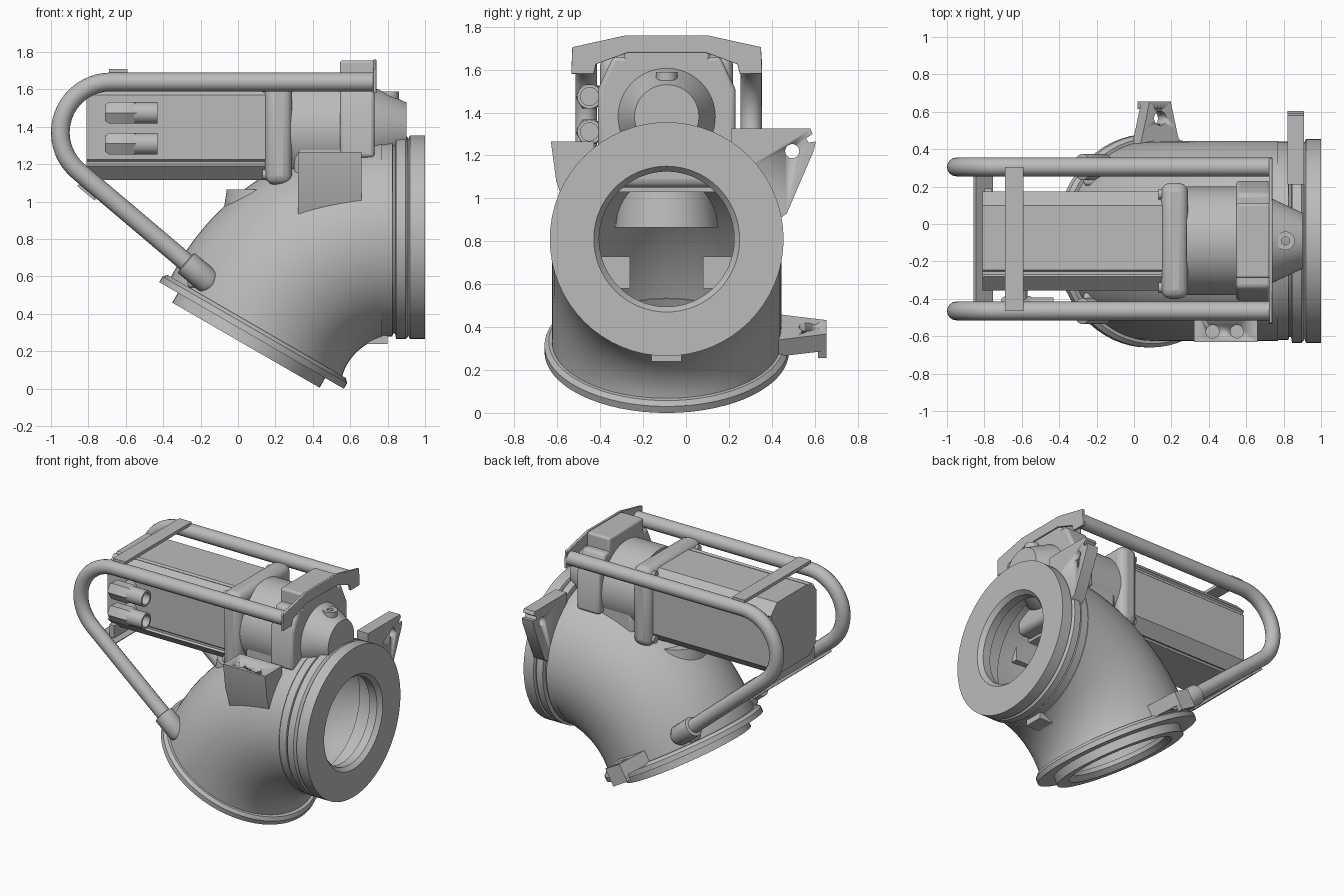
import bpy, bmesh, math
from mathutils import Matrix, Vector

cube = bpy.data.objects.get("Cube")
if cube:
    bpy.data.objects.remove(cube, do_unlink=True)

grey = bpy.data.materials.new("cast grey")
grey.use_nodes = True
grey.diffuse_color = (0.5, 0.5, 0.5, 1)
grey.node_tree.nodes["Principled BSDF"].inputs["Base Color"].default_value = (0.5, 0.5, 0.5, 1)

MID = -0.09      # y of the symmetry plane
DRIVE_Z = 1.38   # height of the drive axis
PORT_Z = 0.81    # height of the side port axis


def finish(name, bm, bevel=0):
    bmesh.ops.remove_doubles(bm, verts=bm.verts, dist=1e-5)
    bmesh.ops.recalc_face_normals(bm, faces=bm.faces)
    me = bpy.data.meshes.new(name)
    bm.to_mesh(me)
    bm.free()
    ob = bpy.data.objects.new(name, me)
    bpy.context.collection.objects.link(ob)
    me.materials.append(grey)
    if bevel:
        mod = ob.modifiers.new("Bevel", 'BEVEL')
        mod.width, mod.segments, mod.limit_method = bevel, 3, 'ANGLE'
    bpy.ops.object.select_all(action='DESELECT')
    ob.select_set(True)
    bpy.context.view_layer.objects.active = ob
    bpy.ops.object.shade_smooth_by_angle(angle=math.radians(35))
    return ob


def frame(origin, axis, up=(0, 1, 0)):
    """Matrix whose local z is the axis and local y is the up direction."""
    z = Vector(axis).normalized()
    x = Vector(up).cross(z).normalized()
    m = Matrix((x, z.cross(x), z)).transposed().to_4x4()
    m.translation = origin
    return m


def skin(bm, rows, closed):
    """Bridge rows of points, each row a closed ring."""
    vs = [[bm.verts.new(p) for p in row] for row in rows]
    n = len(vs[0])
    pairs = list(zip(vs, vs[1:])) + ([(vs[-1], vs[0])] if closed else [])
    for a, b in pairs:
        for i in range(n):
            bm.faces.new((a[i], a[(i + 1) % n], b[(i + 1) % n], b[i]))
    return vs


def ring(mat, r, h, n):
    return [mat @ Vector((r * math.cos(t), r * math.sin(t), h))
            for t in (2 * math.pi * i / n for i in range(n))]


def lathe(name, profile, mat, n=64, hollow=False, bevel=0):
    """Revolve (height, radius) points; hollow profiles form a closed loop."""
    bm = bmesh.new()
    vs = skin(bm, [ring(mat, r, h, n) for h, r in profile], hollow)
    if not hollow:
        bm.faces.new(vs[0])
        bm.faces.new(vs[-1])
    return finish(name, bm, bevel)


def prism(name, pts, mat, depth, bevel=0):
    """Extrude a local xy outline along local z."""
    bm = bmesh.new()
    vs = skin(bm, [[mat @ Vector((x, y, h)) for x, y in pts] for h in (0, depth)], False)
    bm.faces.new(vs[0])
    bm.faces.new(vs[1])
    return finish(name, bm, bevel)


def box(name, lo, hi, bevel=0):
    pts = [(lo[0], lo[1]), (hi[0], lo[1]), (hi[0], hi[1]), (lo[0], hi[1])]
    return prism(name, pts, Matrix.Translation((0, 0, lo[2])), hi[2] - lo[2], bevel)


def drill(ob, origin, axis, r, depth):
    """Cut a round hole, then drop the cutter."""
    cutter = lathe("hole_cutter", [(0, r), (depth, r)], frame(origin, axis), 24)
    mod = ob.modifiers.new("Hole", 'BOOLEAN')
    mod.operation, mod.solver, mod.object = 'DIFFERENCE', 'EXACT', cutter
    bpy.context.view_layer.objects.active = ob
    bpy.ops.object.modifier_apply(modifier=mod.name)
    bpy.data.objects.remove(cutter, do_unlink=True)


def along_x(x, z=PORT_Z, y=MID):
    """Frame facing +x, where local x is y and local y is z."""
    return frame((x, y, z), (1, 0, 0), (0, 0, 1))


# Hollow elbow body, swept about the meeting line of both flange planes
def elbow_rings(r, steps=32):
    rows = []
    for i in range(steps + 1):
        f = i / steps
        a = math.radians(60 * (1 - f))
        bend = 0.79 + 0.125 * f
        out = Vector((-math.sin(a), 0, math.cos(a)))
        rows.append([Vector((0.77, MID, -0.105)) + out * (bend + r * math.cos(t))
                     + Vector((0, r * math.sin(t), 0))
                     for t in (2 * math.pi * k / 64 for k in range(64))])
    return rows


bm = bmesh.new()
skin(bm, elbow_rings(0.535) + elbow_rings(0.41)[::-1], True)
finish("elbow_body", bm)

# Side port: clamp ring and flange with a chamfered bore
lathe("side_clamp", [(0, 0.4), (0, 0.53), (0.055, 0.53), (0.06, 0.515), (0.07, 0.515),
                     (0.075, 0.545), (0.125, 0.545), (0.14, 0.53), (0.14, 0.4)],
      along_x(0.77), hollow=True)
lathe("side_flange", [(0, 0.315), (0, 0.525), (0.01, 0.545), (0.09, 0.545),
                      (0.09, 0.34), (0.06, 0.315)], along_x(0.91), hollow=True)

# Bottom port: wide flange and narrower spigot, tilted
down = Vector((-0.5, 0, -0.866))
bottom = frame((0.09, MID, 0.315), down)
lathe("bottom_flange", [(-0.02, 0.4), (-0.02, 0.55), (0, 0.57), (0.035, 0.57), (0.035, 0.4)],
      bottom, hollow=True)
lathe("bottom_spigot", [(0.03, 0.34), (0.03, 0.455), (0.095, 0.455), (0.095, 0.37), (0.06, 0.34)],
      bottom, hollow=True)

# Valve parts visible in the bore
box("valve_seat", (0.5, -0.35, 1.03), (0.62, 0.17, 1.18))
for s in (-1, 1):
    box("valve_stop", (0.35, MID + s * 0.27 - 0.1, 0.58), (0.5, MID + s * 0.27 + 0.1, 0.73))

# Saddle joining the elbow and the drive
lathe("top_boss", [(0, 0.24), (0.2, 0.21)], Matrix.Translation((0.15, MID, 0.865)))
box("drive_saddle", (0.3, -0.36, 1.05), (0.72, 0.18, 1.33), 0.04)

# Motor with chamfered corners and slim side grooves
half, cut, groove = 0.265, 0.19, 0.175
corner = [(half, groove - 0.02), (half - 0.012, groove - 0.01), (half - 0.012, groove + 0.005),
          (half, cut), (cut, half)]
outline = [(c * x - s * y, s * x + c * y) for c, s in ((1, 0), (0, 1), (-1, 0), (0, -1))
           for x, y in corner]
prism("motor", outline, along_x(-0.81, DRIVE_Z), 1.0)

# Square mounting flange and bolts
square = [(-0.31, -0.29), (0.31, -0.29), (0.31, 0.29), (-0.31, 0.29)]
prism("motor_flange", square, along_x(0.145, DRIVE_Z), 0.145, 0.05)
for sy in (-1, 1):
    for sz in (-1, 1):
        lathe("flange_bolt", [(0, 0.028), (0.02, 0.028)],
              along_x(0.13, DRIVE_Z + sz * 0.235, MID + sy * 0.25), 12)

# Gear drum, end block and tapered nose
lathe("gear_drum", [(0, 0.29), (0.27, 0.29)], along_x(0.28, DRIVE_Z))
prism("end_block", [(-0.32, -0.145), (0.32, -0.145), (0.32, 0.13), (0.25, 0.28), (-0.25, 0.28), (-0.32, 0.13)],
      along_x(0.545, DRIVE_Z), 0.185, 0.02)
box("end_block_cap", (0.545, -0.29, 1.6), (0.73, 0.11, 1.755), 0.015)
lathe("nose", [(0, 0.23), (0.03, 0.22), (0.18, 0.15)], along_x(0.72, DRIVE_Z))
plug = lathe("nose_plug", [(0, 0.05), (0.14, 0.05)], Matrix.Translation((0.81, MID, 1.45)), 24)
drill(plug, (0.81, MID, 1.56), (0, 0, 1), 0.022, 0.1)

# Handle end plate with turned-down ends
side = [(0.19, 0.38), (0.44, 0.325), (0.445, 0.2), (0.34, 0.2), (0.33, 0.245), (0.18, 0.3)]
prism("handle_plate", side + [(-x, z) for x, z in reversed(side)],
      along_x(0.722, DRIVE_Z), 0.018, 0.004)


# Pair of bent handle tubes with sockets
def tube(name, pts, r):
    cu = bpy.data.curves.new(name, 'CURVE')
    cu.dimensions, cu.bevel_depth, cu.bevel_resolution, cu.use_fill_caps = '3D', r, 6, True
    sp = cu.splines.new('POLY')
    sp.points.add(len(pts) - 1)
    for p, co in zip(sp.points, pts):
        p.co = (*co, 1)
    ob = bpy.data.objects.new(name, cu)
    bpy.context.collection.objects.link(ob)
    cu.materials.append(grey)


slope = Vector((0.766, 0, -0.643))
for y in (-0.465, 0.305):
    arc = [(-0.68 + 0.27 * math.cos(a), y, 1.37 + 0.27 * math.sin(a))
           for a in (math.radians(90 + 7 * i) for i in range(21))]
    tube("handle_tube", [(0.725, y, 1.64)] + arc + [(-0.2, y, 0.61)], 0.05)
    lathe("handle_socket", [(0, 0.055), (0.005, 0.07), (0.16, 0.07), (0.19, 0.05)],
          frame((-0.28, y, 0.675), slope), 32)
    # foot tying the socket to the elbow
    inward = 0.1 if y < 0 else -0.1
    box("socket_foot", (-0.27, min(y, y + inward), 0.54), (-0.12, max(y, y + inward), 0.64), 0.02)

# Cross straps between the tubes
box("upper_strap", (-0.69, -0.465, 1.685), (-0.59, 0.305, 1.708))
prism("lower_strap", [(-0.06, -0.385), (0.06, -0.385), (0.06, 0.385), (-0.06, 0.385)],
      frame((-0.8, -0.08, 1.06), (-0.643, 0, -0.766)), 0.02)
box("strap_stay", (-0.8, -0.35, 1.06), (-0.76, 0.19, 1.15))

# Cable connectors with hexagonal bodies and open sleeves
for z in (1.31, 1.475):
    lathe("connector_body", [(0, 0.05), (0.02, 0.066), (0.15, 0.066), (0.17, 0.055)],
          along_x(-0.71, z, -0.45), 6)
    lathe("connector_sleeve", [(0, 0.042), (0, 0.057), (0.13, 0.057), (0.13, 0.042)],
          along_x(-0.56, z, -0.45), 32, hollow=True)
    lathe("connector_stem", [(0, 0.05), (0.14, 0.05)], frame((-0.62, -0.45, z), (0, 1, 0), (0, 0, 1)), 24)

# Front mounting bracket with two bolt holes
bracket = prism("front_bracket", [(-0.54, 1.265), (-0.34, 1.265), (-0.34, 0.92), (-0.46, 0.92), (-0.515, 1.08)],
                along_x(0.32, 0), 0.34)
for x in (0.42, 0.55):
    drill(bracket, (x, -0.575, 1.18), (0, 0, 1), 0.035, 0.2)

# Notched lug on the side clamp
lug = prism("side_lug", [(0.3, 1.325), (0.67, 1.325), (0.68, 1.3), (0.65, 1.28), (0.66, 1.26),
                         (0.695, 1.265), (0.685, 1.22), (0.56, 0.93), (0.45, 0.85), (0.3, 1.1)],
            along_x(0.82, 0), 0.09)
drill(lug, (0.75, 0.495, 1.22), (1, 0, 0), 0.033, 0.3)

# Small lip under the side clamp
box("clamp_lip", (0.69, -0.16, 0.24), (0.8, -0.02, 0.3))

# Tapered lug on the bottom flange
lug_frame = frame((0.14, MID, 0.4), down)
base = [(-0.13, 0.48), (0.13, 0.48), (0.1, 0.6), (0.065, 0.745), (-0.065, 0.745), (-0.1, 0.6)]
low_lug = prism("bottom_lug", base, lug_frame, 0.09)
drill(low_lug, lug_frame @ Vector((0, 0.655, -0.1)), down, 0.038, 0.3)
prism("bottom_lug_hook", [(-0.065, 0.705), (0.065, 0.705), (0.065, 0.745), (-0.065, 0.745)],
      lug_frame, 0.13)
